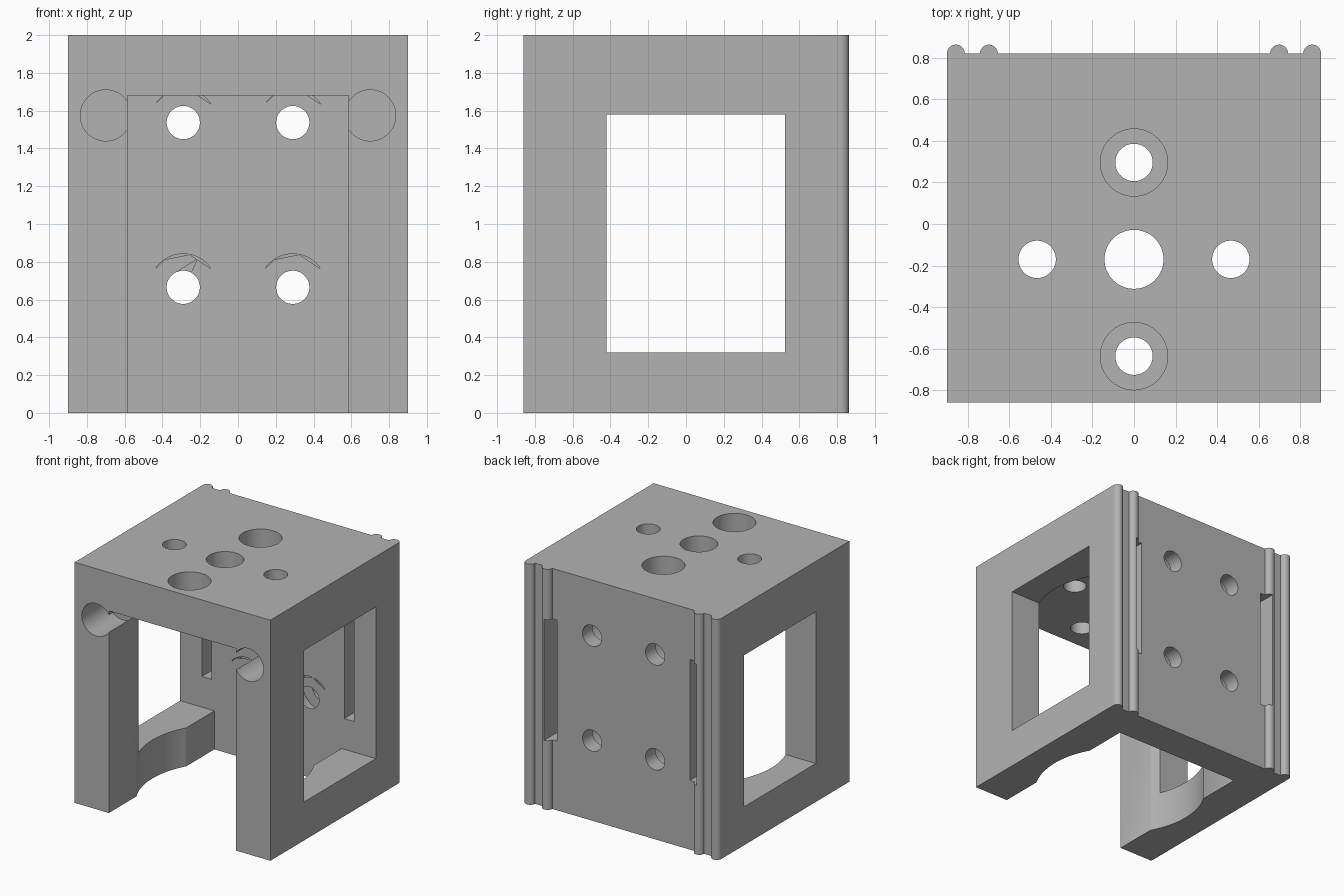
import bpy
from math import pi

cube = bpy.data.objects.get("Cube")
if cube:
    bpy.data.objects.remove(cube, do_unlink=True)

grey = bpy.data.materials.new("plain grey")
grey.use_nodes = True
colour = (0.45, 0.45, 0.45, 1)
grey.diffuse_color = colour
grey.node_tree.nodes["Principled BSDF"].inputs["Base Color"].default_value = colour


def box(name, x, y, z):
    """Box from (low, high) ranges."""
    ranges = (x, y, z)
    bpy.ops.mesh.primitive_cube_add(size=1, location=[(a + b) / 2 for a, b in ranges])
    ob = bpy.context.object
    ob.name = name
    ob.scale = [b - a for a, b in ranges]
    bpy.ops.object.transform_apply(location=True, rotation=True, scale=True)
    ob.data.materials.append(grey)
    return ob


def rod(name, axis, centre, radius, low, high, sides=64):
    """Cylinder along y or z; centre gives the other two coordinates."""
    mid = (low + high) / 2
    if axis == "z":
        place, turn = (centre[0], centre[1], mid), (0, 0, 0)
    else:
        place, turn = (centre[0], mid, centre[1]), (pi / 2, 0, 0)
    bpy.ops.mesh.primitive_cylinder_add(vertices=sides, radius=radius, depth=high - low,
                                        location=place, rotation=turn)
    ob = bpy.context.object
    ob.name = name
    bpy.ops.object.transform_apply(location=True, rotation=True, scale=True)
    ob.data.materials.append(grey)
    return ob


def combine(tool, operation="DIFFERENCE"):
    """Apply a boolean to the bracket and drop the tool."""
    tool.hide_render = True
    bpy.context.view_layer.objects.active = bracket
    mod = bracket.modifiers.new(tool.name, "BOOLEAN")
    mod.operation = operation
    mod.solver = "EXACT"
    mod.object = tool
    bpy.ops.object.modifier_apply(modifier=mod.name)
    bpy.data.objects.remove(tool, do_unlink=True)


WALL = 0.525      # inner face of the back wall
BACK = 0.82       # outer face of the back wall
CEILING = 1.68
AXIS_Y = -0.17    # centre of the round bay

# Solid body
bracket = box("mount_bracket", (-0.9, 0.9), (-0.86, BACK), (0, 2))

# Rounded ribs running up the back
for side in (-1, 1):
    for x in (0.857, 0.698):
        combine(rod("rib", "z", (side * x, BACK), 0.043, 0, 2, 48), "UNION")

# Bay open at the front and bottom, its round clearance, and the side windows
combine(box("bay", (-0.585, 0.585), (-1, WALL), (-0.1, CEILING)))
combine(rod("round_bay", "z", (0, AXIS_Y), 0.67, -0.1, CEILING, 128))
combine(box("side_window", (-1, 1), (-0.42, WALL), (0.32, 1.58)))

for side in (-1, 1):
    # Upright slot through the back wall and blind bore in the front post
    combine(box("slot", sorted((side * 0.61, side * 0.70)), (0.5, 1), (0.575, 1.58)))
    combine(rod("front_bore", "y", (side * 0.70, 1.575), 0.135, -1, -0.51))
    # Back wall screw holes, counterbored from inside
    for z in (0.665, 1.537):
        combine(rod("back_counterbore", "y", (side * 0.29, z), 0.177, WALL, 0.69))
        combine(rod("back_hole", "y", (side * 0.29, z), 0.088, 0.5, 1))
    # Top plate holes: plain pair across, counterbored pair front to back
    combine(rod("top_hole", "z", (side * 0.466, AXIS_Y), 0.09, 1.6, 2.1))
    y = AXIS_Y + side * 0.466
    combine(rod("top_counterbore", "z", (0, y), 0.162, 1.8, 2.1))
    combine(rod("top_screw_hole", "z", (0, y), 0.09, 1.6, 2.1))

# Central shaft hole
combine(rod("shaft_hole", "z", (0, AXIS_Y), 0.142, 1.6, 2.1))

# Smooth round walls, sharp edges elsewhere
bpy.ops.object.select_all(action="DESELECT")
bracket.select_set(True)
bpy.context.view_layer.objects.active = bracket
bpy.ops.object.shade_smooth_by_angle(angle=pi / 6)
